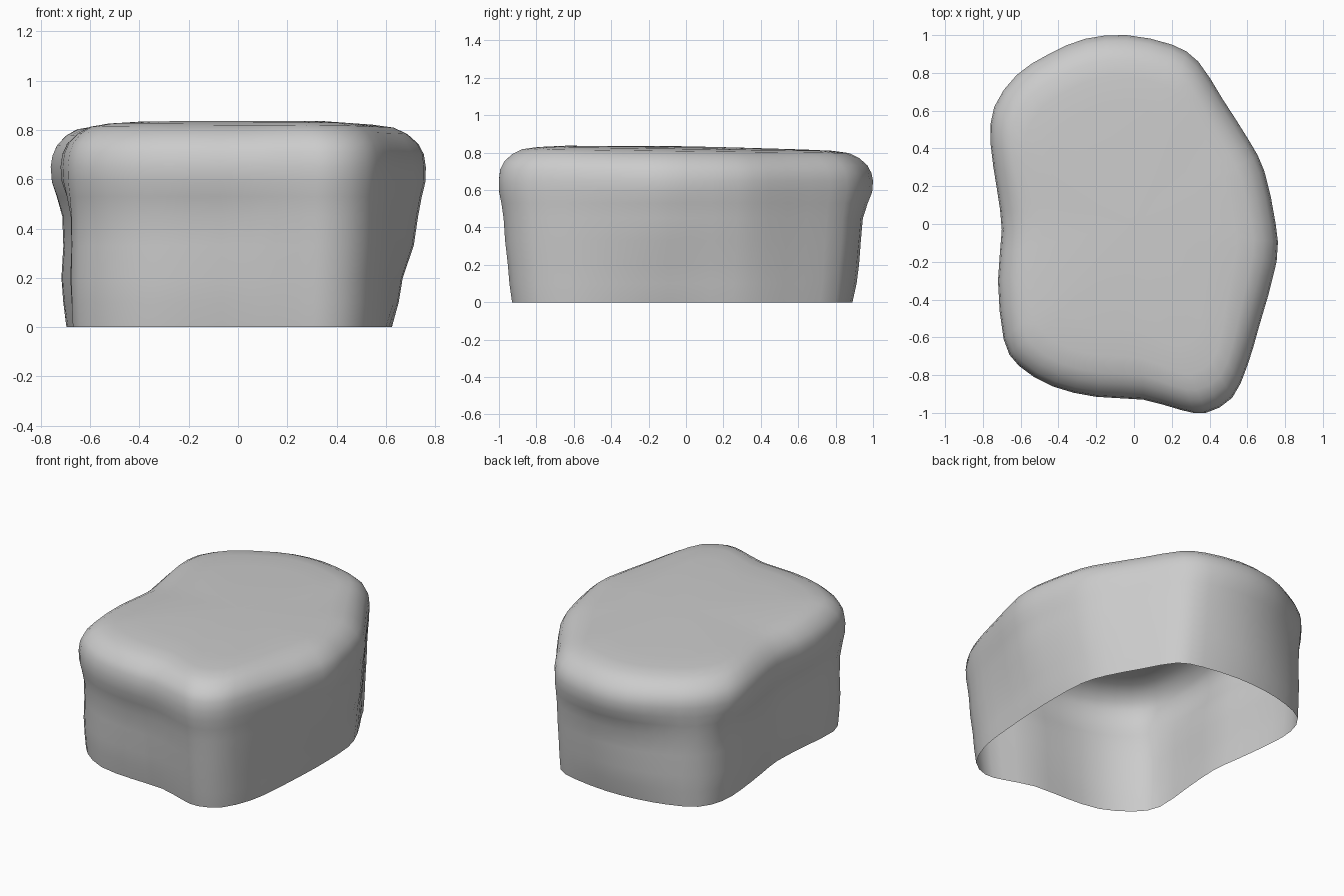
import bpy, bmesh
from mathutils import Vector

if "Cube" in bpy.data.objects:
    bpy.data.objects.remove(bpy.data.objects["Cube"])

# Plan outlines, counter-clockwise from the right: widest part and ground line
WIDE = [(.75, 0), (.69, .28), (.61, .44), (.47, .66), (.34, .86), (.2, .95), (-.04, 1), (-.26, .98),
        (-.45, .9), (-.62, .79), (-.74, .62), (-.76, .43), (-.725, .18), (-.70, -.03), (-.72, -.3),
        (-.69, -.61), (-.61, -.75), (-.43, -.86), (-.2, -.915), (.05, -.93), (.25, -.985), (.38, -1),
        (.52, -.92), (.6, -.75), (.66, -.55), (.755, -.2)]
BASE = [(.625, 0), (.615, .25), (.56, .42), (.45, .62), (.34, .8), (.19, .86), (-.05, .89), (-.26, .88),
        (-.45, .84), (-.62, .76), (-.69, .61), (-.69, .42), (-.66, .17), (-.635, -.03), (-.65, -.28),
        (-.67, -.56), (-.59, -.7), (-.41, -.81), (-.18, -.84), (.05, -.85), (.24, -.91), (.36, -.93),
        (.49, -.86), (.57, -.69), (.6, -.5), (.62, -.2)]


def smooth_loop(points):
    """Add a spline midpoint between neighbouring outline points."""
    p = [Vector(q) for q in points]
    n = len(p)
    out = []
    for i in range(n):
        out.append(p[i])
        out.append((9 * (p[i] + p[(i + 1) % n]) - p[i - 1] - p[(i + 2) % n]) / 16)
    return out


wide, base = smooth_loop(WIDE), smooth_loop(BASE)

# Side wall rings: height, blend from base to widest outline, extra bulge on the right
WALL = [(0, 0, 0), (.1, .2, 0), (.2, .32, 0), (.33, .42, .22), (.45, .52, .25), (.53, .75, .13),
        (.59, .96, .03), (.65, 1, 0)]
# Rounded crown rings: height, inset towards the middle
CROWN = [(.70, .008), (.742, .03), (.782, .075), (.808, .13), (.82, .22), (.827, .38)]

bm = bmesh.new()
rings = []
for z, w, side in WALL:
    rings.append([bm.verts.new((*b.lerp(a, w + side * a.x / .75), z)) for a, b in zip(wide, base)])
for z, inset in CROWN:
    rings.append([bm.verts.new((*(a * (1 - inset / a.length)), z - .01 * a.y)) for a in wide])
rings.append([bm.verts.new((*(a * .25), .832 - .004 * a.y)) for a in wide])

n = len(wide)
for low, high in zip(rings, rings[1:]):
    for i in range(n):
        j = (i + 1) % n
        bm.faces.new((low[i], low[j], high[j], high[i]))
# Close the top; the underside stays open
top = bm.verts.new((0, 0, .834))
for i in range(n):
    bm.faces.new((rings[-1][i], rings[-1][(i + 1) % n], top))

mesh = bpy.data.meshes.new("rock")
bm.to_mesh(mesh)
bm.free()
mesh.shade_smooth()
rock = bpy.data.objects.new("rock", mesh)
bpy.context.collection.objects.link(rock)
